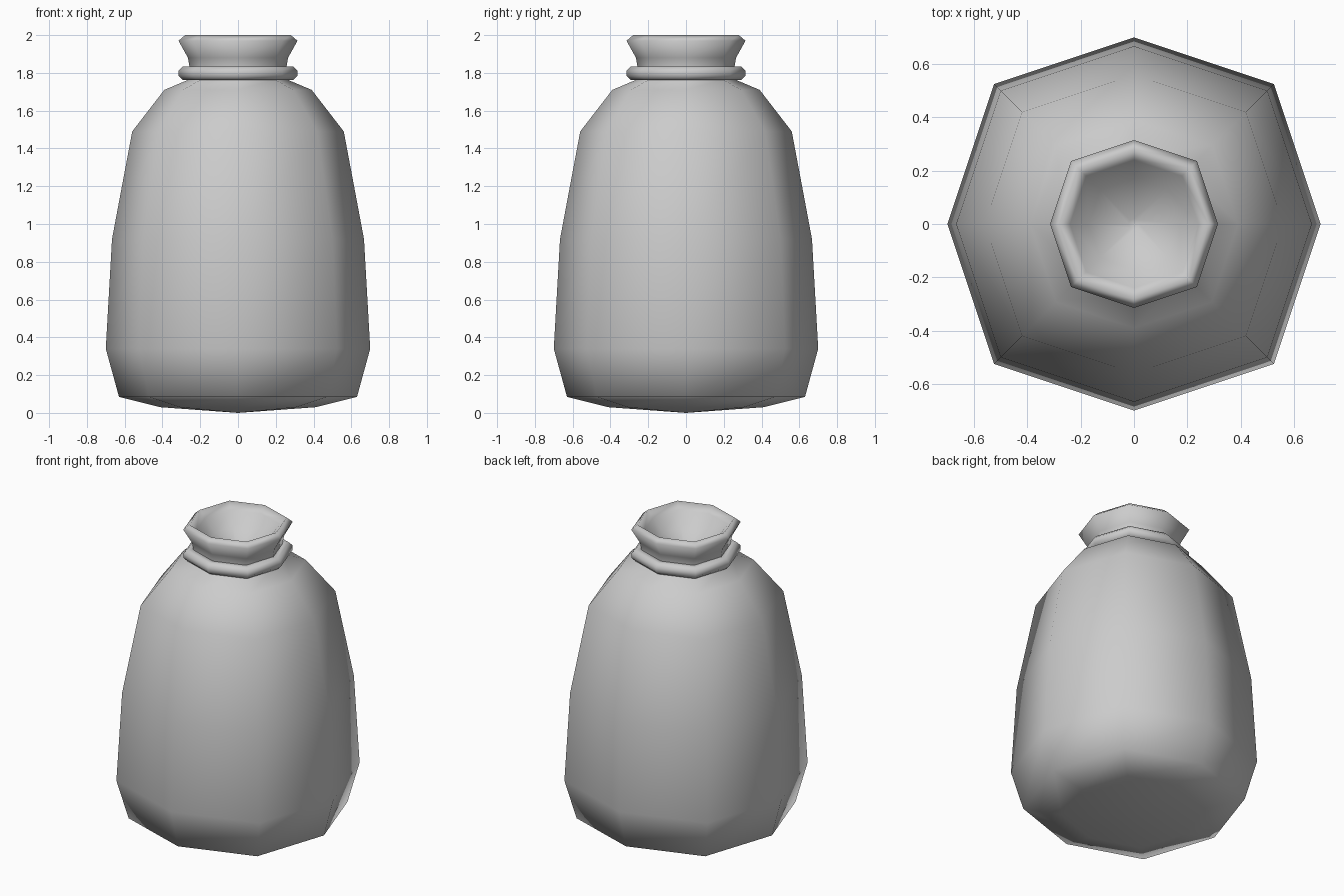
import bpy, bmesh, math

cube = bpy.data.objects.get("Cube")
if cube:
    bpy.data.objects.remove(cube, do_unlink=True)

SIDES = 8
DIAGONAL = 1.06  # corners bulge slightly, giving a squarish octagon

cloth = bpy.data.materials.new("light_grey_cloth")
cloth.use_nodes = True
grey = (0.6, 0.6, 0.6, 1)
cloth.diffuse_color = grey
cloth.node_tree.nodes["Principled BSDF"].inputs["Base Color"].default_value = grey


def lathe(name, profile, closed=False):
    """Sweep (radius, height) points round z; zero radius becomes a pole."""
    bm = bmesh.new()
    rings = []
    for r, z in profile:
        if r == 0:
            rings.append([bm.verts.new((0, 0, z))] * SIDES)
            continue
        ring = []
        for i in range(SIDES):
            a = math.tau * i / SIDES
            d = r * (DIAGONAL if i % 2 else 1)
            ring.append(bm.verts.new((d * math.cos(a), d * math.sin(a), z)))
        rings.append(ring)
    pairs = list(zip(rings, rings[1:]))
    if closed:
        pairs.append((rings[-1], rings[0]))
    for low, high in pairs:
        for i in range(SIDES):
            j = (i + 1) % SIDES
            corners = dict.fromkeys((low[i], low[j], high[j], high[i]))
            bm.faces.new(list(corners))
    bmesh.ops.recalc_face_normals(bm, faces=bm.faces)
    for f in bm.faces:
        f.smooth = True
    mesh = bpy.data.meshes.new(name)
    bm.to_mesh(mesh)
    bm.free()
    mesh.materials.append(cloth)
    obj = bpy.data.objects.new(name, mesh)
    bpy.context.collection.objects.link(obj)
    return obj


# Sack: underside, belly, shoulders, gathered neck, flared mouth, inner funnel
lathe("sack_body", [
    (0, 0), (0.41, 0.03), (0.63, 0.085), (0.70, 0.34), (0.667, 0.92),
    (0.56, 1.49), (0.39, 1.71), (0.26, 1.765), (0.255, 1.82),
    (0.265, 1.88), (0.315, 1.97), (0.28, 2.0),
    (0.24, 1.96), (0.17, 1.88), (0.02, 1.80), (0, 1.80),
])

# Rope tied round the neck
rope = []
for k in range(8):
    a = math.tau * (k + 0.5) / 8
    rope.append((0.277 + 0.04 * math.cos(a), 1.798 + 0.04 * math.sin(a)))
lathe("neck_rope", rope, closed=True)
